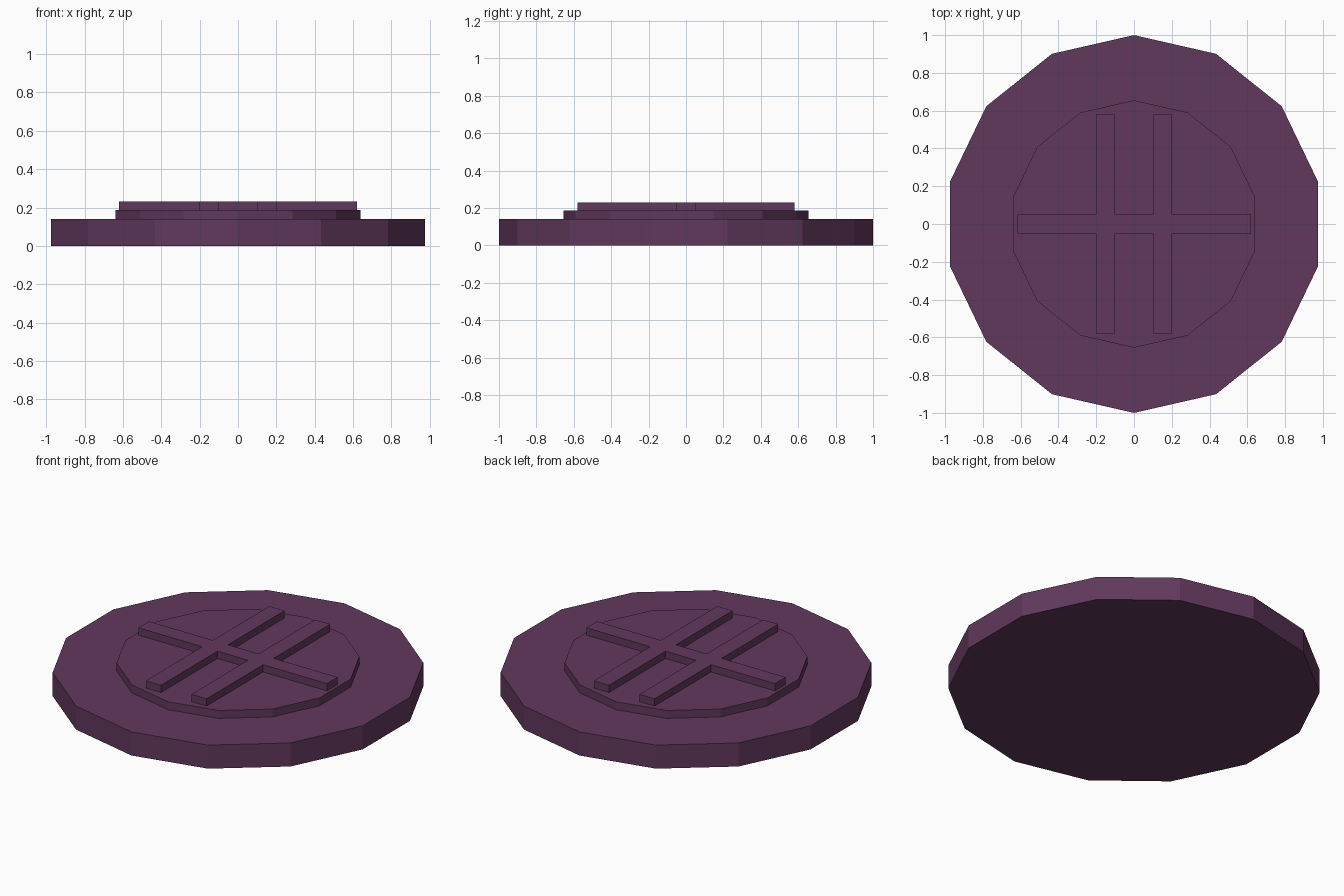
import bpy
import bmesh
import math

if "Cube" in bpy.data.objects:
    bpy.data.objects.remove(bpy.data.objects["Cube"])

plum = bpy.data.materials.new("plum")
plum.diffuse_color = (0.12, 0.04, 0.11, 1)
plum.use_nodes = True
plum.node_tree.nodes["Principled BSDF"].inputs["Base Color"].default_value = plum.diffuse_color


def prism(name, outline, z0, z1):
    """Extrude a flat counter-clockwise outline from z0 to z1."""
    bm = bmesh.new()
    face = bm.faces.new([bm.verts.new((x, y, z0)) for x, y in outline])
    top = bmesh.ops.extrude_face_region(bm, geom=[face], use_keep_orig=True)
    for v in top["geom"]:
        if isinstance(v, bmesh.types.BMVert):
            v.co.z = z1
    bmesh.ops.recalc_face_normals(bm, faces=bm.faces)
    mesh = bpy.data.meshes.new(name)
    bm.to_mesh(mesh)
    bm.free()
    mesh.materials.append(plum)
    obj = bpy.data.objects.new(name, mesh)
    bpy.context.collection.objects.link(obj)
    return obj


def polygon(radius, sides=14):
    """Regular polygon with one corner pointing to +y."""
    angles = [math.pi / 2 + math.tau * i / sides for i in range(sides)]
    return [(radius * math.cos(a), radius * math.sin(a)) for a in angles]


# Wide base disc and the smaller step on top of it
prism("base_disc", polygon(1.0), 0.0, 0.14)
prism("raised_disc", polygon(0.655), 0.14, 0.187)

# Crossed bars: one quarter of the outline, mirrored to all four
quarter = [(0.62, 0.05), (0.2, 0.05), (0.2, 0.58), (0.1, 0.58), (0.1, 0.05)]
upper = quarter + [(-x, y) for x, y in reversed(quarter)]
prism("crossed_bars", upper + [(-x, -y) for x, y in upper], 0.187, 0.23)
